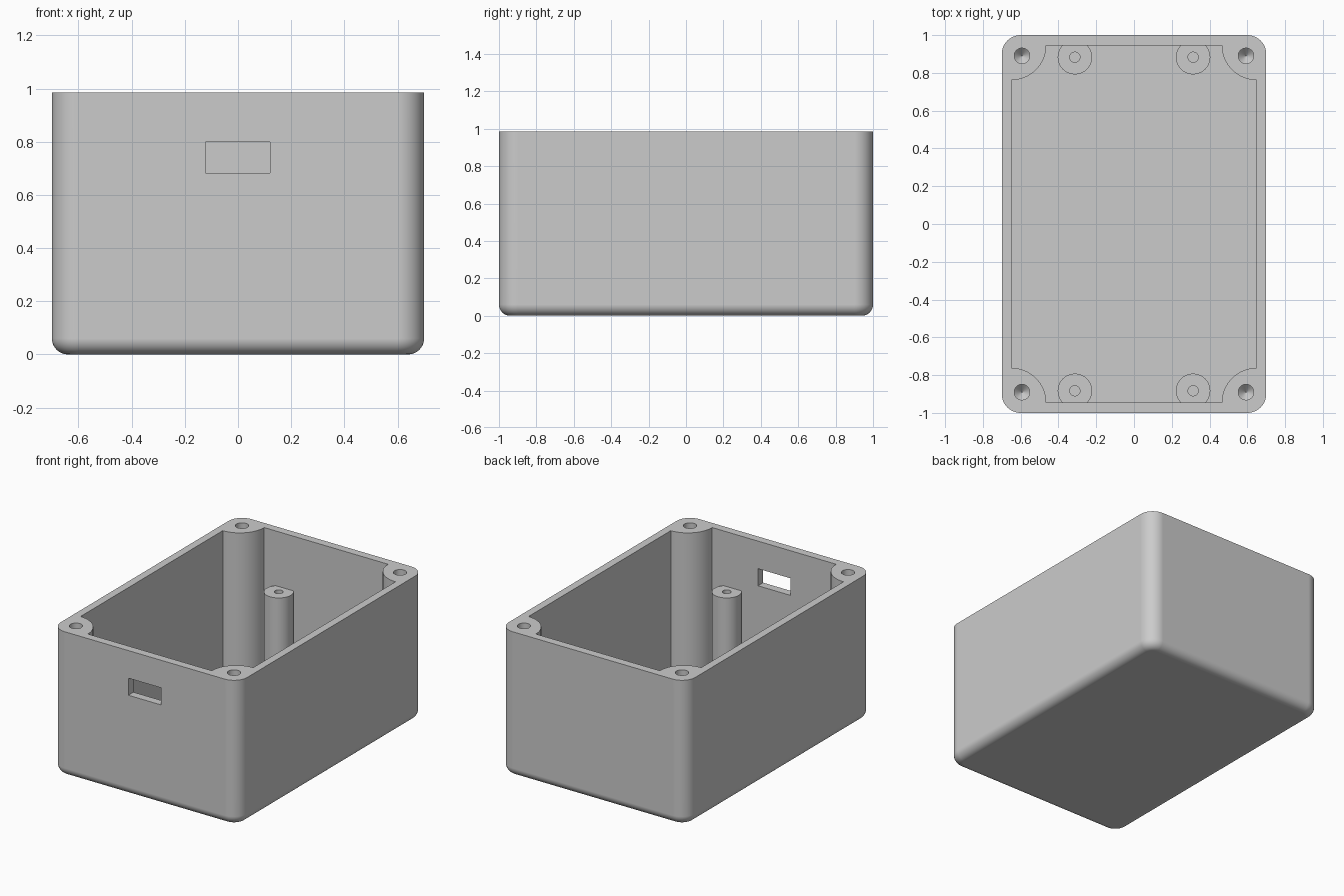
import bpy, bmesh, math

if "Cube" in bpy.data.objects:
    bpy.data.objects.remove(bpy.data.objects["Cube"], do_unlink=True)

HX, HY, TOP = 0.70, 1.0, 0.985       # outer half sizes and height
IX, IY, FLOOR = 0.648, 0.945, 0.05   # cavity half sizes and floor level
CORNER, FILLET, BOSS = 0.10, 0.06, 0.183
CORNERS = [(1, 1), (-1, 1), (-1, -1), (1, -1)]

grey = bpy.data.materials.new("plain grey plastic")
grey.use_nodes = True
colour = (0.6, 0.6, 0.6, 1)
grey.diffuse_color = colour
grey.node_tree.nodes["Principled BSDF"].inputs["Base Color"].default_value = colour


def add_object(name, bm):
    bmesh.ops.recalc_face_normals(bm, faces=bm.faces)
    mesh = bpy.data.meshes.new(name)
    bm.to_mesh(mesh)
    bm.free()
    mesh.materials.append(grey)
    obj = bpy.data.objects.new(name, mesh)
    bpy.context.collection.objects.link(obj)
    return obj


def loft(name, rings):
    """Skin a stack of rings with equal point counts and cap both ends."""
    bm = bmesh.new()
    loops = [[bm.verts.new(p) for p in ring] for ring in rings]
    n = len(loops[0])
    for a, b in zip(loops, loops[1:]):
        for i in range(n):
            j = (i + 1) % n
            bm.faces.new((a[i], a[j], b[j], b[i]))
    bm.faces.new(loops[0])
    bm.faces.new(loops[-1])
    return add_object(name, bm)


def lathe(name, profile, x, y, steps=40):
    """Turn (radius, z) points about a vertical axis at x, y."""
    angles = [2 * math.pi * i / steps for i in range(steps)]
    return loft(name, [[(x + r * math.cos(a), y + r * math.sin(a), z) for a in angles]
                       for r, z in profile])


def outer_ring(inset, z, steps=12):
    pts = []
    r = CORNER - inset
    for k, (sx, sy) in enumerate(CORNERS):
        for i in range(steps + 1):
            a = math.pi / 2 * (k + i / steps)
            pts.append((sx * (HX - CORNER) + r * math.cos(a),
                        sy * (HY - CORNER) + r * math.sin(a), z))
    return pts


def cavity_ring(z, steps=20):
    # rectangle whose corners are bitten away by the screw bosses
    pts = []
    for k, (sx, sy) in enumerate(CORNERS):
        for i in range(steps + 1):
            a = math.pi / 2 * (k + 3 - i / steps)
            pts.append((sx * IX + BOSS * math.cos(a), sy * IY + BOSS * math.sin(a), z))
    return pts


def cut(obj, cutter):
    mod = obj.modifiers.new("cut", 'BOOLEAN')
    mod.operation, mod.solver, mod.object = 'DIFFERENCE', 'EXACT', cutter
    bpy.context.view_layer.objects.active = obj
    bpy.ops.object.modifier_apply(modifier=mod.name)
    bpy.data.objects.remove(cutter, do_unlink=True)


def finish(obj):
    bpy.ops.object.select_all(action='DESELECT')
    obj.select_set(True)
    bpy.context.view_layer.objects.active = obj
    bpy.ops.object.shade_smooth_by_angle(angle=math.radians(30))
    mod = obj.modifiers.new("even shading", 'WEIGHTED_NORMAL')
    mod.keep_sharp = True


# Enclosure with rounded corners and a filleted bottom edge
rings = []
for i in range(9):
    a = math.pi / 2 * i / 8
    rings.append(outer_ring(FILLET * (1 - math.sin(a)), FILLET * (1 - math.cos(a))))
rings.append(outer_ring(0, TOP))
box = loft("enclosure", rings)

# Cavity that leaves the corner screw bosses standing
cut(box, loft("cavity_cutter", [cavity_ring(FLOOR), cavity_ring(TOP + 0.1)]))

# Screw holes with drilled, conical ends
for sx, sy in CORNERS:
    cut(box, lathe("screw_cutter", [(0.002, 0.60), (0.041, 0.64), (0.041, TOP + 0.1)],
                   sx * 0.593, sy * 0.89))

# Cable slot through the front wall
slot = [(-0.123, 0.682), (0.121, 0.682), (0.121, 0.798), (-0.123, 0.798)]
cut(box, loft("slot_cutter", [[(x, y, z) for x, z in slot] for y in (-1.1, -0.85)]))
finish(box)

# Board standoffs with blind holes, merging into the end walls
NAMES = {(1, 1): "back_left", (-1, 1): "back_right",
         (-1, -1): "front_right", (1, -1): "front_left"}
for sx, sy in CORNERS:
    post = lathe(NAMES[sx, sy] + "_standoff",
                 [(0.091, 0.03), (0.091, 0.614), (0.027, 0.614), (0.027, 0.40)],
                 sx * 0.313, sy * 0.883)
    finish(post)
